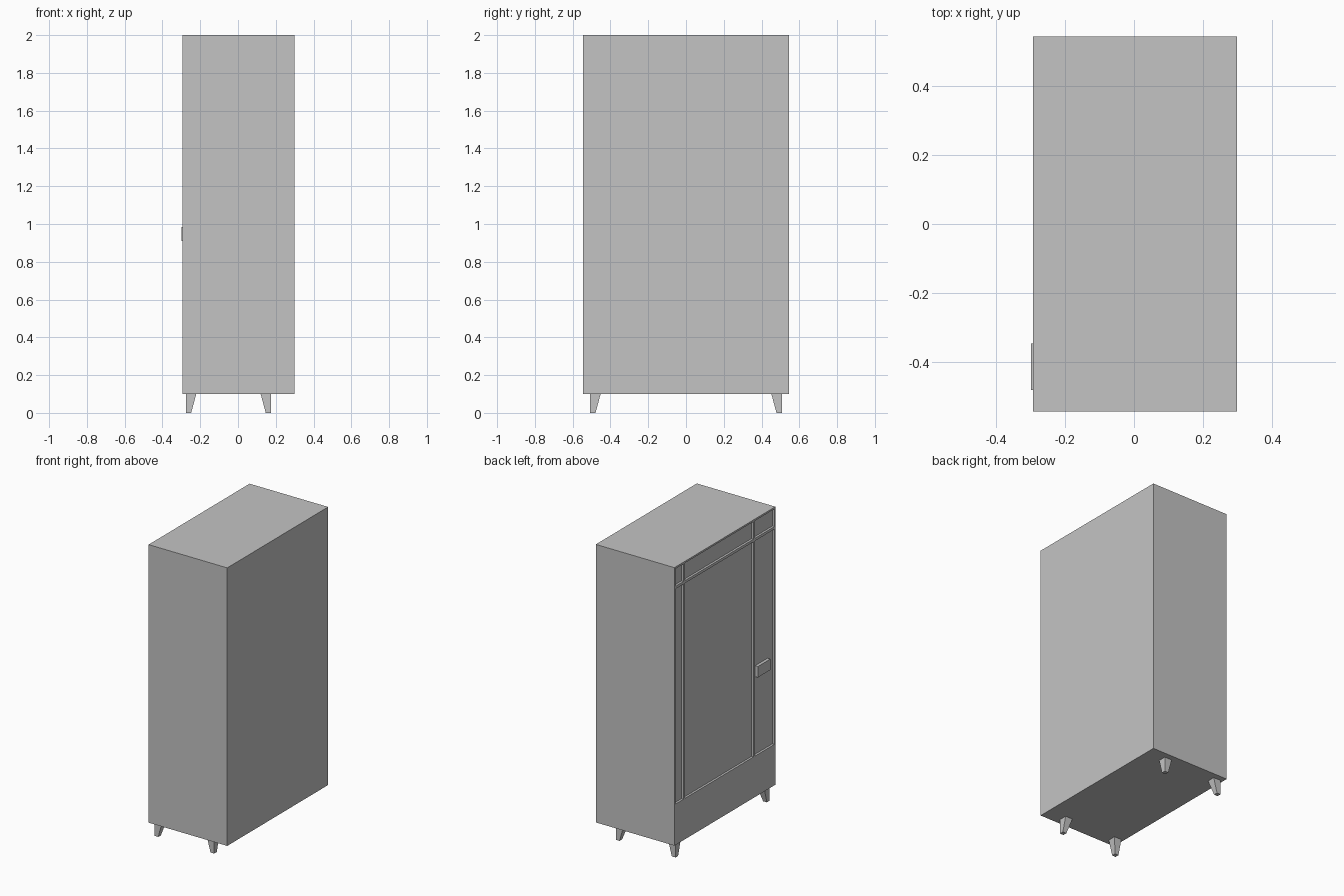
import bpy
import bmesh
from mathutils import Vector

cube = bpy.data.objects.get("Cube")
if cube:
    bpy.data.objects.remove(cube, do_unlink=True)

grey = bpy.data.materials.new("plain grey")
grey.use_nodes = True
colour = (0.55, 0.55, 0.55, 1)
grey.diffuse_color = colour
grey.node_tree.nodes["Principled BSDF"].inputs["Base Color"].default_value = colour


def add_box(bm, low, high):
    """Axis-aligned box between two corners; returns its vertices."""
    low, high = Vector(low), Vector(high)
    verts = bmesh.ops.create_cube(bm, size=1)["verts"]
    for v in verts:
        v.co = (low + high) / 2 + v.co * (high - low)
    return verts


def make_object(name, bm):
    mesh = bpy.data.meshes.new(name)
    bmesh.ops.recalc_face_normals(bm, faces=bm.faces)
    bm.to_mesh(mesh)
    bm.free()
    mesh.materials.append(grey)
    obj = bpy.data.objects.new(name, mesh)
    bpy.context.collection.objects.link(obj)
    return obj


DOOR_X, BACK_X = -0.294, 0.30
HALF_Y, BASE, TOP = 0.545, 0.10, 2.0
RECESS_X = DOOR_X + 0.015

# Cabinet body
bm = bmesh.new()
add_box(bm, (DOOR_X, -HALF_Y, BASE), (BACK_X, HALF_Y, TOP))
body = make_object("cabinet_body", bm)

# Recessed panels: three columns by two rows, leaving thin frame bars
columns = [(-0.535, -0.326), (-0.31, 0.432), (0.447, 0.535)]
rows = [(0.38, 1.85), (1.868, 1.988)]
bm = bmesh.new()
for y0, y1 in columns:
    for z0, z1 in rows:
        add_box(bm, (DOOR_X - 0.1, y0, z0), (RECESS_X, y1, z1))
cutter = make_object("panel_cutter", bm)
cutter.hide_render = True

cut = body.modifiers.new("panels", 'BOOLEAN')
cut.operation = 'DIFFERENCE'
cut.solver = 'EXACT'
cut.object = cutter
bpy.context.view_layer.objects.active = body
bpy.ops.object.modifier_apply(modifier=cut.name)
bpy.data.objects.remove(cutter, do_unlink=True)

# Door handle
bm = bmesh.new()
add_box(bm, (-0.30, -0.482, 0.91), (RECESS_X + 0.002, -0.348, 0.985))
make_object("door_handle", bm)

# Tapered legs: outer sides upright, inner sides sloping
for x, sx, depth in ((-0.276, 1, "door"), (0.175, -1, "rear")):
    for y, sy, side in ((-0.507, 1, "near"), (0.507, -1, "far")):
        bm = bmesh.new()
        for v in add_box(bm, (0, 0, 0), (1, 1, BASE)):
            width = 0.055 if v.co.z > BASE / 2 else 0.028
            v.co.x = x + sx * width * v.co.x
            v.co.y = y + sy * width * v.co.y
        make_object(f"{depth}_{side}_leg", bm)
